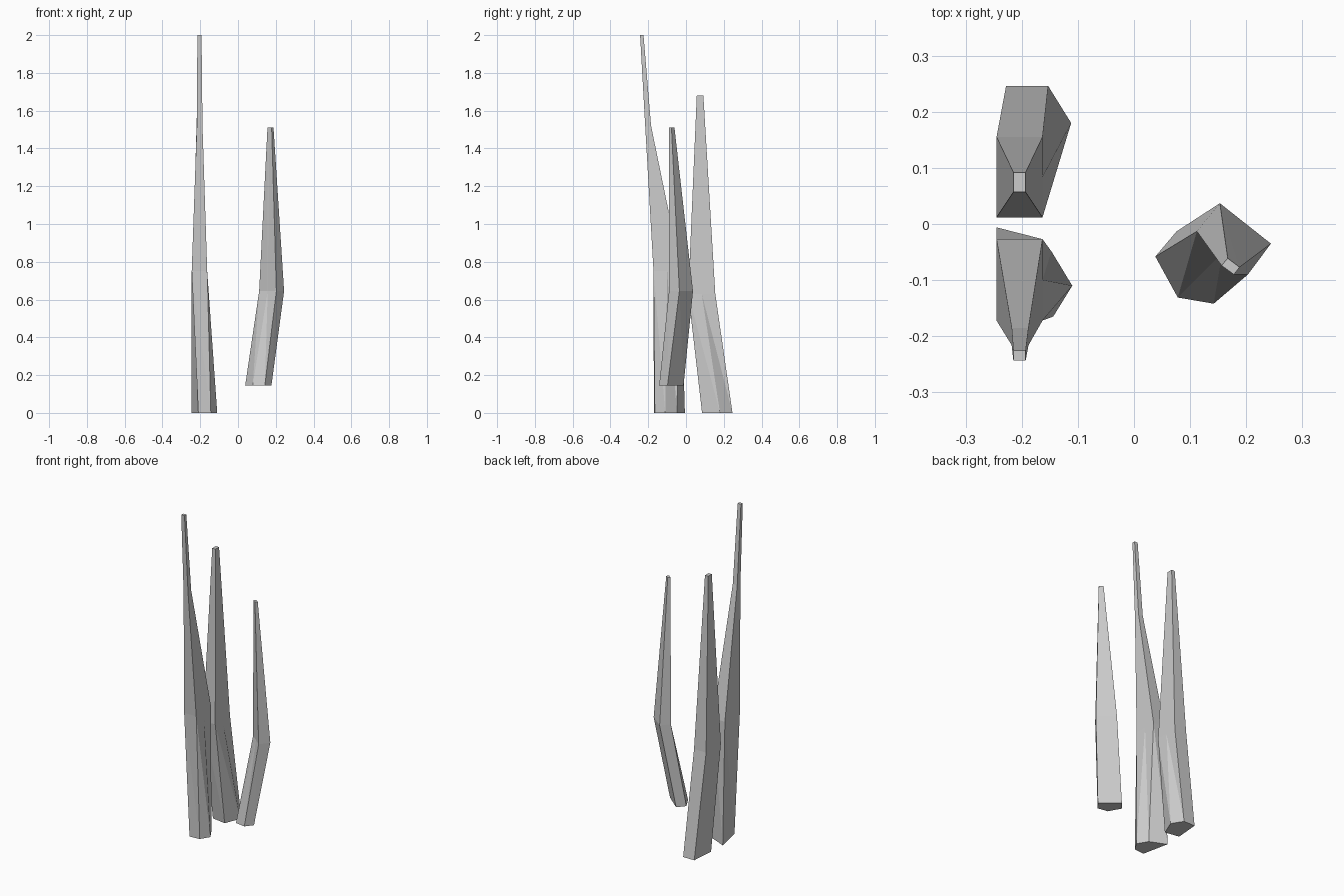
import bpy, bmesh

cube = bpy.data.objects.get("Cube")
if cube:
    bpy.data.objects.remove(cube, do_unlink=True)

# One plain grey for every blade
grey = bpy.data.materials.new("light grey")
grey.use_nodes = True
colour = (0.6, 0.6, 0.6, 1)
grey.diffuse_color = colour
grey.node_tree.nodes["Principled BSDF"].inputs["Base Color"].default_value = colour


def with_midpoint(quad, side):
    """Turn a four-cornered ring into five points by splitting one side."""
    a, b = quad[side], quad[(side + 1) % 4]
    mid = ((a[0] + b[0]) / 2, (a[1] + b[1]) / 2)
    return quad[:side + 1] + [mid] + quad[side + 1:]


def box(x0, x1, y0, y1):
    """Ring corners: back left, back right, front right, front left."""
    return [(x0, y1), (x1, y1), (x1, y0), (x0, y0)]


def blade(name, base_z, base, rings, split_side):
    """Loft a five-sided base through four-cornered rings up to a small tip."""
    bm = bmesh.new()
    levels = [[bm.verts.new((x, y, base_z)) for x, y in base]]
    for z, quad in rings:
        levels.append([bm.verts.new((x, y, z)) for x, y in with_midpoint(quad, split_side)])
    for low, high in zip(levels, levels[1:]):
        for i in range(5):
            j = (i + 1) % 5
            bm.faces.new((low[i], low[j], high[j]))
            bm.faces.new((low[i], high[j], high[i]))
    bm.faces.new(levels[0])
    bm.faces.new(levels[-1])
    bmesh.ops.recalc_face_normals(bm, faces=bm.faces)
    mesh = bpy.data.meshes.new(name)
    bm.to_mesh(mesh)
    bm.free()
    mesh.materials.append(grey)
    bpy.context.collection.objects.link(bpy.data.objects.new(name, mesh))


# Tall front blade, pinched below its tip
blade("tall_blade", 0,
      [(-0.245, -0.006), (-0.147, -0.049), (-0.11, -0.11), (-0.144, -0.165), (-0.21, -0.17)],
      [(0.75, box(-0.245, -0.163, -0.172, -0.027)),
       (1.52, box(-0.218, -0.188, -0.216, -0.185)),
       (2.0, box(-0.215, -0.193, -0.243, -0.225))], 1)

# Middle blade at the back
blade("back_blade", 0,
      [(-0.228, 0.246), (-0.153, 0.246), (-0.112, 0.18), (-0.15, 0.085), (-0.24, 0.1)],
      [(0.63, box(-0.245, -0.163, 0.012, 0.155)),
       (1.68, box(-0.215, -0.193, 0.057, 0.092))], 1)

# Short bent blade on the left, raised off the ground
blade("short_blade", 0.145,
      [(0.038, -0.058), (0.076, -0.013), (0.177, -0.098), (0.142, -0.142), (0.078, -0.131)],
      [(0.645, [(0.112, -0.013), (0.153, 0.037), (0.244, -0.035), (0.203, -0.09)]),
       (1.51, [(0.156, -0.074), (0.167, -0.061), (0.188, -0.077), (0.178, -0.09)])], 3)
